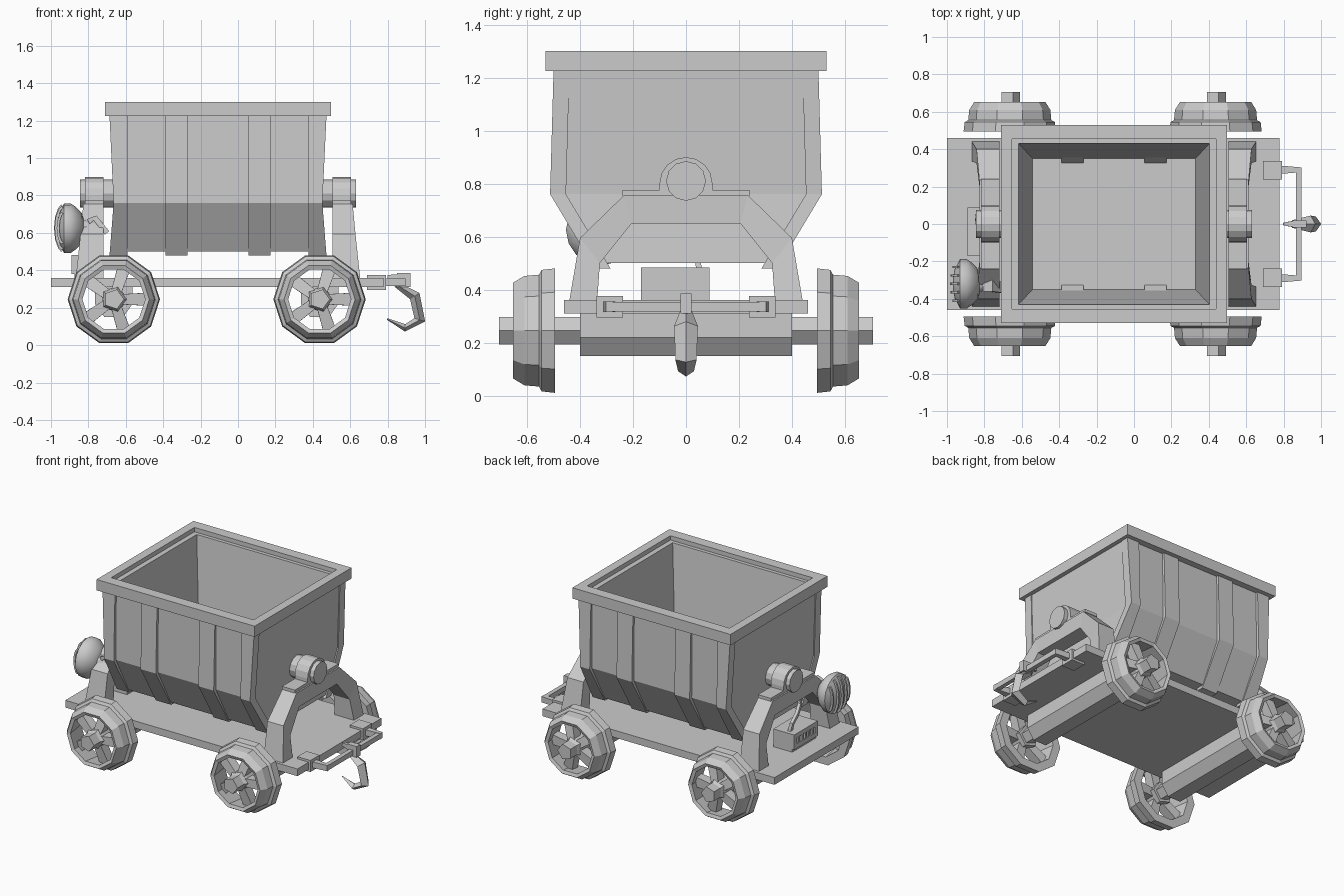
import bpy, bmesh
from math import sin, cos, pi, radians
from mathutils import Vector

if "Cube" in bpy.data.objects:
    bpy.data.objects.remove(bpy.data.objects["Cube"], do_unlink=True)

grey = bpy.data.materials.new("plain grey metal")
grey.use_nodes = True
grey.diffuse_color = (0.6, 0.6, 0.6, 1)
grey.node_tree.nodes["Principled BSDF"].inputs["Base Color"].default_value = grey.diffuse_color

CX = -0.107          # middle of the bucket, frames and axles
AXLE_X = 0.55        # axle distance from CX
AXLE_Z = 0.245


def finish(name, bm):
    bmesh.ops.recalc_face_normals(bm, faces=bm.faces)
    mesh = bpy.data.meshes.new(name)
    bm.to_mesh(mesh)
    bm.free()
    mesh.materials.append(grey)
    obj = bpy.data.objects.new(name, mesh)
    bpy.context.collection.objects.link(obj)
    return obj


def loft(name, rings, closed=False):
    """Bridge equal rings of points; cap the ends unless closed in a loop."""
    bm = bmesh.new()
    rows = [[bm.verts.new(p) for p in ring] for ring in rings]
    n = len(rows[0])
    for a, b in zip(rows, rows[1:] + (rows[:1] if closed else [])):
        for i in range(n):
            j = (i + 1) % n
            bm.faces.new((a[i], a[j], b[j], b[i]))
    if not closed:
        bm.faces.new(rows[0])
        bm.faces.new(rows[-1])
    return finish(name, bm)


def box(name, lo, hi):
    (x0, y0, z0), (x1, y1, z1) = lo, hi
    return loft(name, [[(x0, y0, z), (x1, y0, z), (x1, y1, z), (x0, y1, z)] for z in (z0, z1)])


def lathe(name, profile, sides, axis, centre):
    """Turn (distance, radius) points around the x or y axis."""
    rings = []
    for d, r in profile:
        ring = []
        for i in range(sides):
            a = 2 * pi * i / sides
            p = (d, r * cos(a), r * sin(a)) if axis == "x" else (r * cos(a), d, r * sin(a))
            ring.append(Vector(centre) + Vector(p))
        rings.append(ring)
    return loft(name, rings)


def sweep(name, points, side, widths, heights, diamond=False):
    """Four-sided bar along a path; widths lie along the side vector."""
    pts, side, rings = [Vector(p) for p in points], Vector(side), []
    for i, p in enumerate(pts):
        t = (pts[min(i + 1, len(pts) - 1)] - pts[max(i - 1, 0)]).normalized()
        up = t.cross(side).normalized()
        w = side * (widths[i] if isinstance(widths, list) else widths) / 2
        h = up * (heights[i] if isinstance(heights, list) else heights) / 2
        rings.append([p + w, p + h, p - w, p - h] if diamond
                     else [p + w + h, p - w + h, p - w - h, p + w - h])
    return loft(name, rings)


# Bucket: one open hopper with rim, wall thickness and floor
hopper = [(0.57, 0.35, 0.5), (0.55, 0.49, 0.76), (0.575, 0.485, 1.225), (0.605, 0.53, 1.225),
          (0.605, 0.53, 1.3), (0.545, 0.455, 1.3), (0.545, 0.455, 1.27), (0.51, 0.43, 1.27),
          (0.435, 0.35, 0.55)]
loft("bucket", [[(CX + sx * hx, sy * hy, z) for sx, sy in ((-1, -1), (1, -1), (1, 1), (-1, 1))]
                for hx, hy, z in hopper])

# Ribs on both long sides, following the bent wall
rib_line = [(0.5, 1.225), (0.513, 0.76), (0.345, 0.48)]
for s in (-1, 1):
    for x0, x1 in ((-0.58, -0.485), (-0.28, -0.163), (0.163, 0.28), (0.485, 0.58)):
        rings = []
        for (y, z), lean in zip(rib_line, (0, 0.022, 0)):
            a, b = [CX + x - (lean if x > 0.5 else -lean if x < -0.5 else 0) for x in (x0, x1)]
            rings.append([(a, s * y, z), (b, s * y, z), (b, s * (y - 0.06), z), (a, s * (y - 0.06), z)])
        loft("bucket_rib", rings)

# Platform
box("platform", (-1, -0.46, 0.31), (0.777, 0.46, 0.36))

# End frames with bearings and trunnions
leg = [((0.44, 0.36), (0.335, 0.36), 0.76), ((0.4, 0.595), (0.325, 0.5), 0.735),
       ((0.235, 0.755), (0.205, 0.65), 0.72)]
stations = [(1, *p) for p in leg] + [(-1, *p) for p in reversed(leg)]
for e in (-1, 1):
    inner_x = CX + e * 0.612
    rings = []
    for s, (yo, zo), (yi, zi), out in stations:
        x = CX + e * out
        rings.append([(inner_x, s * yo, zo), (x, s * yo, zo), (x, s * yi, zi), (inner_x, s * yi, zi)])
    loft("end_frame", rings)
    outer_x = CX + e * 0.71
    box("bearing_flange", (min(inner_x, outer_x), -0.24, 0.754), (max(inner_x, outer_x), 0.24, 0.775))
    arch = [(-0.1, 0.755)] + [(-0.1 * cos(pi * i / 8), 0.8 + 0.1 * sin(pi * i / 8)) for i in range(9)]
    arch.append((0.1, 0.755))
    loft("bearing_cap", [[(x, y, z) for y, z in arch] for x in (inner_x, outer_x)])
    lathe("trunnion", [(e * 0.54, 0.075), (e * 0.738, 0.075)], 12, "x", (CX, 0, 0.81))

# Axles, axle beams and wheels
rim = [(0.495, 0.247), (0.545, 0.241), (0.555, 0.222), (0.61, 0.217), (0.653, 0.19),
       (0.645, 0.168), (0.495, 0.19)]
for e in (-1, 1):
    ax = CX - 0.007 + e * AXLE_X
    lathe("axle", [(-0.705, 0.055), (0.705, 0.055)], 5, "y", (ax, 0, AXLE_Z))
    section = [(-0.1, 0.312), (-0.1, 0.22), (-0.05, 0.15), (0.05, 0.15), (0.1, 0.22), (0.1, 0.312)]
    loft("axle_beam", [[(ax + x, y, z) for x, z in section] for y in (-0.4, 0.4)])
    for s in (-1, 1):
        rings = []
        for i in range(10):
            a = 2 * pi * i / 10
            rings.append([(ax + r * cos(a), s * y, AXLE_Z + r * sin(a)) for y, r in rim])
        loft("wheel_rim", rings, closed=True)
        lathe("wheel_hub", [(s * 0.51, 0.075), (s * 0.6, 0.075), (s * 0.635, 0.055)], 5, "y",
              (ax, 0, AXLE_Z))
        for k in range(5):
            a = radians(72 * k)
            path = [(ax + r * cos(a), s * y, AXLE_Z + r * sin(a)) for r, y in ((0.04, 0.58), (0.185, 0.56))]
            sweep("wheel_spoke", path, (-sin(a), 0, cos(a)), [0.055, 0.07], [0.07, 0.06])

# Coupler: mounting blocks, arms, cross bar and hook
for s in (-1, 1):
    box("coupler_block", (0.69, s * 0.287 - 0.05, 0.295), (0.79, s * 0.287 + 0.05, 0.375))
    sweep("coupler_arm", [(0.78, s * 0.29, 0.335), (0.895, s * 0.29, 0.335)], (0, 1, 0), [0.045, 0.025], 0.04)
sweep("coupler_bar", [(0.88, -0.3, 0.335), (0.88, 0.3, 0.335)], (1, 0, 0), 0.03, 0.035)
box("hook_collar", (0.85, -0.02, 0.31), (0.922, 0.02, 0.385))
sweep("hook_shank", [(0.8, 0, 0.365), (0.87, 0, 0.36)], (0, 1, 0), [0.015, 0.04], [0.02, 0.04])
sweep("hook", [(0.845, 0, 0.325), (0.945, 0, 0.262), (0.972, 0, 0.135), (0.893, 0, 0.092), (0.797, 0, 0.14)],
      (0, 1, 0), [0.04, 0.09, 0.08, 0.06, 0.005], [0.03, 0.06, 0.06, 0.04, 0.008], diamond=True)

# Lamp with cage bars, mount and arm
LAMP = Vector((0, -0.32, 0.625))
lamp = lathe("lamp", [(-0.765, 0.035), (-0.825, 0.045), (-0.835, 0.08), (-0.865, 0.112), (-0.895, 0.133),
                      (-0.93, 0.133), (-0.94, 0.112), (-0.958, 0.08), (-0.968, 0.03)], 16, "x", LAMP)
bpy.context.view_layer.objects.active = lamp
lamp.select_set(True)
bpy.ops.object.shade_smooth_by_angle(angle=radians(35))
lamp.select_set(False)
for k in range(-2, 3):
    off = k * 0.045
    half = (0.122 ** 2 - off ** 2) ** 0.5
    path = []
    for i in range(7):
        z = half * sin(radians(-90 + 30 * i))
        bulge = (max(0, 1 - (z * z + off * off) / 0.0155)) ** 0.5
        path.append(LAMP + Vector((-0.93 - 0.047 * bulge, off, z)))
    sweep("lamp_cage_bar", path, (0, 1, 0), 0.012, 0.014)
sweep("lamp_arm", [(-0.8, -0.33, 0.66), (-0.765, -0.33, 0.68), (-0.7, -0.34, 0.6)], (0, 1, 0), 0.06, 0.03)

# Control box with a recessed grille and a cable
bx0, bx1, by0, by1, bz0, bz1 = -0.89, -0.73, -0.17, 0.088, 0.36, 0.483
box("control_box", (bx0 + 0.015, by0, bz0), (bx1, by1, bz1))
box("grille_top", (bx0, by0, bz1 - 0.03), (bx0 + 0.015, by1, bz1))
box("grille_bottom", (bx0, by0, bz0 + 0.02), (bx0 + 0.015, by1, bz0 + 0.05))
for k in range(7):
    y = by0 + 0.015 + k * (by1 - by0 - 0.03) / 6
    w = 0.015 if k in (0, 6) else 0.008
    box("grille_slat", (bx0, y - w, bz0 + 0.05), (bx0 + 0.015, y + w, bz1 - 0.03))
sweep("cable", [(-0.83, 0.05, 0.475), (-0.84, 0.04, 0.53), (-0.83, -0.03, 0.57), (-0.81, -0.09, 0.61),
                (-0.79, -0.1, 0.67)], (1, 0, 0), 0.022, 0.022)
